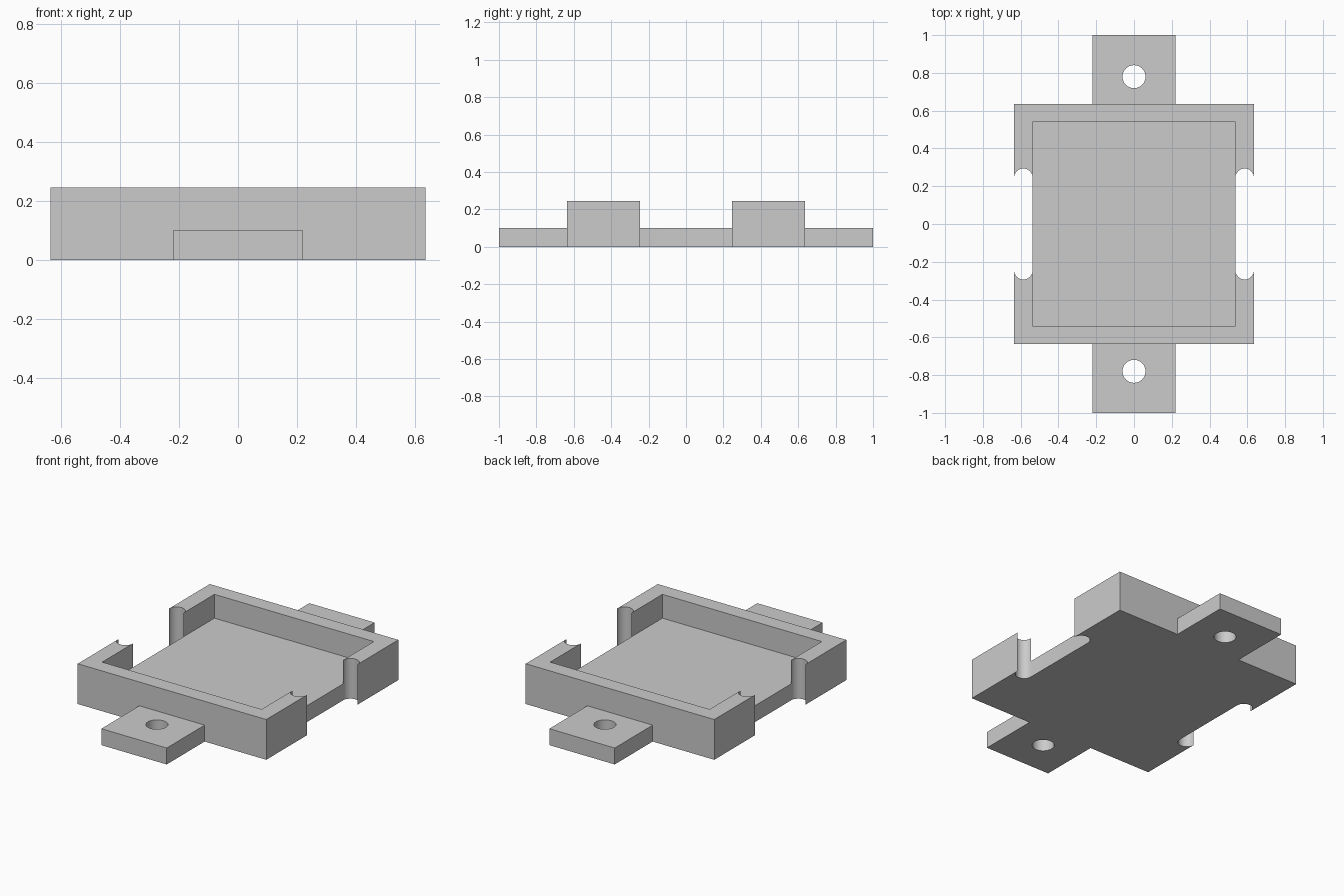
import bpy, bmesh
from math import cos, sin, pi

cube = bpy.data.objects.get("Cube")
if cube:
    bpy.data.objects.remove(cube, do_unlink=True)

# Main dimensions (half widths and heights)
OUTER, INNER, INNER_Y = 0.635, 0.537, 0.54
GAP = 0.245                      # half length of the side openings
TAB, TAB_END = 0.22, 1.0
HOLE_Y, HOLE_R = 0.78, 0.061
FLOOR_Z, RIM_Z = 0.1, 0.245

bm = bmesh.new()


def flip(path, sx, sy):
    return [(x * sx, y * sy) for x, y in path]


def arc(cx, cy, r, start, end, n):
    angles = [start + (end - start) * i / n for i in range(n + 1)]
    return [(cx + r * cos(a), cy + r * sin(a)) for a in angles]


def fill(z, *loops):
    """Flat face bounded by the first loop, with the others as holes."""
    edges = []
    for loop in loops:
        vs = [bm.verts.new((x, y, z)) for x, y in loop]
        edges += [bm.edges.new((a, b)) for a, b in zip(vs, vs[1:] + vs[:1])]
    bmesh.ops.triangle_fill(bm, use_beauty=True, edges=edges, normal=(0, 0, 1))


def strip(path, *levels):
    """Upright wall along an open path, split at each level."""
    for z0, z1 in zip(levels, levels[1:]):
        for (ax, ay), (bx, by) in zip(path, path[1:]):
            bm.faces.new([bm.verts.new(p) for p in (
                (ax, ay, z0), (bx, by, z0), (bx, by, z1), (ax, ay, z1))])


# Outlines for the back half; the front half is its mirror
notch = arc((OUTER + INNER) / 2, GAP, (OUTER - INNER) / 2, pi, 0, 16)
side = [notch[-1], (OUTER, OUTER), (TAB, OUTER)]
tab = [(TAB, OUTER), (TAB, TAB_END), (-TAB, TAB_END), (-TAB, OUTER)]
inner = [(INNER, GAP), (INNER, INNER_Y), (-INNER, INNER_Y), (-INNER, GAP)]
hole = arc(0, HOLE_Y, HOLE_R, 0, 2 * pi, 32)

quarter = notch + side[1:] + [tab[1]]
half = quarter + flip(quarter, -1, 1)[::-1]
outer_rim = notch + side[1:]
rim = outer_rim + flip(outer_rim, -1, 1)[::-1] + inner[::-1][1:-1]

# Underside with both screw holes, and the recessed floor
fill(0, half + flip(half, -1, -1), hole[:-1], flip(hole[:-1], 1, -1))
fill(FLOOR_Z, inner + flip(inner, -1, -1))

for sy in (1, -1):
    # Mounting tab and its screw hole
    fill(FLOOR_Z, flip(tab, 1, sy), flip(hole[:-1], 1, sy))
    strip(flip(tab, 1, sy), 0, FLOOR_Z)
    strip(flip(hole, 1, sy), 0, FLOOR_Z)
    # Raised wall: rim, inside, and the end face above the tab
    fill(RIM_Z, flip(rim, 1, sy))
    strip(flip(inner, 1, sy), FLOOR_Z, RIM_Z)
    strip(flip([tab[0], tab[-1]], 1, sy), FLOOR_Z, RIM_Z)
    # Outer corners and rounded notches
    for sx in (1, -1):
        strip(flip(notch, sx, sy), 0, FLOOR_Z, RIM_Z)
        strip(flip(side, sx, sy), 0, FLOOR_Z, RIM_Z)

# Floor edges in the side openings
for sx in (1, -1):
    strip([(sx * INNER, -GAP), (sx * INNER, GAP)], 0, FLOOR_Z)

bmesh.ops.remove_doubles(bm, verts=bm.verts, dist=1e-5)
bmesh.ops.recalc_face_normals(bm, faces=bm.faces)
mesh = bpy.data.meshes.new("mounting_tray")
bm.to_mesh(mesh)
bm.free()
tray = bpy.data.objects.new("mounting_tray", mesh)
bpy.context.collection.objects.link(tray)

# Plain grey material
grey = bpy.data.materials.new("light_grey")
grey.use_nodes = True
color = (0.6, 0.6, 0.6, 1)
grey.diffuse_color = color
grey.node_tree.nodes["Principled BSDF"].inputs["Base Color"].default_value = color
mesh.materials.append(grey)

bpy.ops.object.select_all(action='DESELECT')
tray.select_set(True)
bpy.context.view_layer.objects.active = tray
bpy.ops.object.shade_smooth_by_angle(angle=pi / 6)
